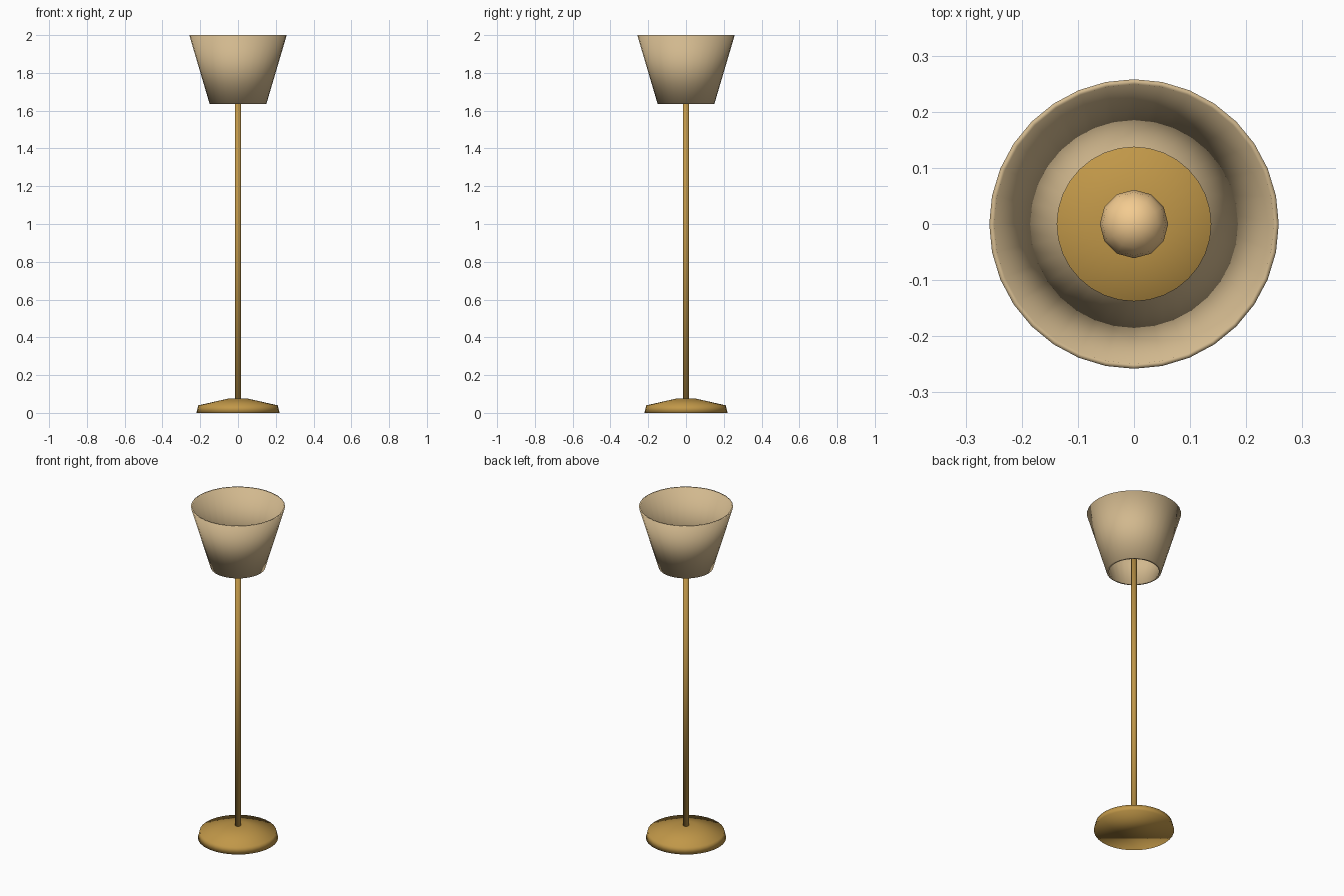
import bpy, bmesh, math

if "Cube" in bpy.data.objects:
    bpy.data.objects.remove(bpy.data.objects["Cube"])


def material(name, rgb):
    m = bpy.data.materials.new(name)
    m.diffuse_color = (*rgb, 1)
    m.use_nodes = True
    m.node_tree.nodes["Principled BSDF"].inputs["Base Color"].default_value = m.diffuse_color
    return m


def lathe(name, profile, sides, mat, closed=False):
    """Revolve (radius, z) points around z; radius 0 becomes a pole vertex."""
    bm = bmesh.new()
    rings = []
    for r, z in profile:
        n = 1 if r == 0 else sides
        rings.append([bm.verts.new((r * math.cos(math.tau * i / sides),
                                    r * math.sin(math.tau * i / sides), z))
                      for i in range(n)])
    pairs = list(zip(rings, rings[1:]))
    if closed:
        pairs.append((rings[-1], rings[0]))
    for a, b in pairs:
        for i in range(sides):
            j = (i + 1) % sides
            quad = [a[i % len(a)], a[j % len(a)], b[j % len(b)], b[i % len(b)]]
            bm.faces.new(list(dict.fromkeys(quad)))
    # Flat caps on open ends
    if not closed:
        for ring in (rings[0], rings[-1]):
            if len(ring) > 2:
                bm.faces.new(ring)
    bmesh.ops.recalc_face_normals(bm, faces=bm.faces)
    for f in bm.faces:
        f.smooth = True
    me = bpy.data.meshes.new(name)
    bm.to_mesh(me)
    bm.free()
    me.materials.append(mat)
    ob = bpy.data.objects.new(name, me)
    bpy.context.collection.objects.link(ob)
    return ob


brass = material("brass", (0.53, 0.31, 0.065))
fabric = material("fabric", (0.64, 0.48, 0.27))
glow = material("warm_glass", (0.90, 0.60, 0.28))

# Weighted foot
lathe("base", [(0.22, 0), (0.21, 0.04), (0.055, 0.075)], 32, brass)

# Upright pole
lathe("pole", [(0.017, 0.06), (0.017, 1.73)], 12, brass)

# Open tapered shade with a thin wall
lathe("shade", [(0.15, 1.635), (0.258, 2.0), (0.249, 2.0), (0.137, 1.635)],
      32, fabric, closed=True)

# Bulb inside the shade
R, ZC, N = 0.061, 1.78, 8
bulb = [(0 if k in (0, N) else R * math.sin(math.pi * k / N),
         ZC - R * math.cos(math.pi * k / N)) for k in range(N + 1)]
lathe("bulb", bulb, 12, glow)
